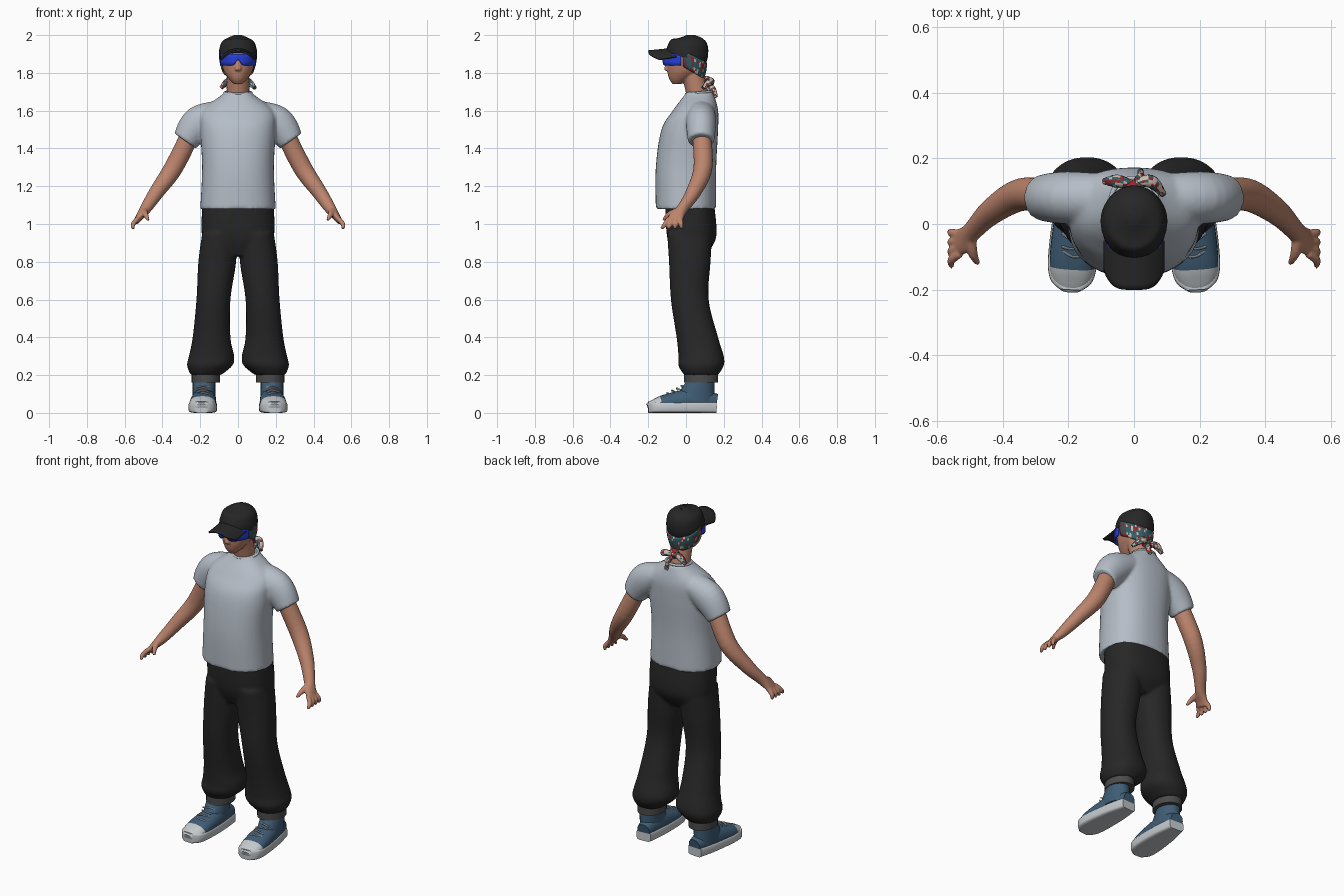
import bpy, bmesh, random
from math import sin, cos, pi, radians, exp, copysign
from mathutils import Vector

random.seed(4)
if "Cube" in bpy.data.objects:
    bpy.data.objects.remove(bpy.data.objects["Cube"])
X, Y, Z = Vector((1, 0, 0)), Vector((0, 1, 0)), Vector((0, 0, 1))
SIDES = ((1, "left"), (-1, "right"))


def material(name, *rgb):
    mat = bpy.data.materials.new(name)
    mat.use_nodes = True
    mat.diffuse_color = (*rgb, 1)
    mat.node_tree.nodes["Principled BSDF"].inputs["Base Color"].default_value = (*rgb, 1)
    return mat


shirt_grey = material("shirt grey", .46, .51, .57)
skin = material("skin", .5, .23, .15)
black = material("black cloth", .02, .02, .02)
cuff_grey = material("cuff grey", .07, .07, .07)
denim = material("shoe blue", .05, .11, .18)
rubber = material("rubber white", .55, .58, .6)
lens_blue = material("lens blue", .02, .05, .7)
teal = material("scarf teal", .03, .12, .14)
red = material("scarf red", .3, .02, .03)
cream = material("scarf cream", .6, .5, .4)
scarf_colours = [teal, red, cream]


def spline(rows, steps):
    """Smooth a list of (x, y, z, half width, half depth) rows."""
    points = [Vector(row) for row in rows]
    points = [points[0]] + points + [points[-1]]
    smooth = []
    for a, b, c, d in zip(points, points[1:], points[2:], points[3:]):
        for i in range(steps):
            t = i / steps
            smooth.append((b * 2 + (c - a) * t + (a * 2 - b * 5 + c * 4 - d) * t * t
                           + (b * 3 - a - c * 3 + d) * t ** 3) / 2)
    return smooth + [points[-1]]


def loft(bm, rows, up=None, power=2, sides=28, side=1, steps=6):
    """Skin a closed body over the rows; without up the sections lie level."""
    rows = spline([(side * row[0], *row[1:]) for row in rows], steps)
    rings = []
    for i, row in enumerate(rows):
        across, depth = X, Y
        if up:
            ahead, behind = rows[min(i + 1, len(rows) - 1)], rows[max(i - 1, 0)]
            along = Vector((ahead - behind)[:3]).normalized()
            depth = (up - along * up.dot(along)).normalized()
            across = depth.cross(along)
        ring = []
        for k in range(sides):
            angle = 2 * pi * k / sides
            c = copysign(abs(cos(angle)) ** (2 / power), cos(angle))
            s = copysign(abs(sin(angle)) ** (2 / power), sin(angle))
            ring.append(bm.verts.new(Vector(row[:3]) + across * (c * row[3]) + depth * (s * row[4])))
        rings.append(ring)
    for lower, upper in zip(rings, rings[1:]):
        for k in range(sides):
            j = (k + 1) % sides
            bm.faces.new((lower[k], lower[j], upper[j], upper[k]))
    bm.faces.new(rings[0])
    bm.faces.new(rings[-1])


def finish(name, bm, mats, rule=None, voxel=0, thick=0):
    """Turn the mesh into an object; voxel fuses overlapping bodies."""
    bmesh.ops.recalc_face_normals(bm, faces=bm.faces)
    if rule:
        for face in bm.faces:
            face.material_index = rule(face.calc_center_median())
    mesh = bpy.data.meshes.new(name)
    bm.to_mesh(mesh)
    bm.free()
    for mat in mats:
        mesh.materials.append(mat)
    mesh.shade_smooth()
    ob = bpy.data.objects.new(name, mesh)
    bpy.context.collection.objects.link(ob)
    if voxel:
        fuse = ob.modifiers.new("fuse", "REMESH")
        fuse.mode, fuse.voxel_size, fuse.use_smooth_shade = "VOXEL", voxel, True
        soften = ob.modifiers.new("soften", "SMOOTH")
        soften.factor, soften.iterations = .5, 4
    else:
        mesh.set_sharp_from_angle(angle=radians(45))
    if thick:
        shell = ob.modifiers.new("thickness", "SOLIDIFY")
        shell.thickness, shell.offset = thick, 0


def sheet(name, mats, func, across, along, rule=None):
    """Curved sheet: func maps u in -1..1 and v in 0..1 to a point."""
    bm = bmesh.new()
    grid = [[bm.verts.new(func(2 * i / across - 1, j / along)) for j in range(along + 1)]
            for i in range(across + 1)]
    for left, right in zip(grid, grid[1:]):
        for j in range(along):
            bm.faces.new((left[j], right[j], right[j + 1], left[j + 1]))
    finish(name, bm, mats, rule, thick=.009)


# Shirt: torso and two short sleeves fused, then a ribbed collar
bm = bmesh.new()
loft(bm, [(0, 0, 1.08, .2, .16), (0, 0, 1.3, .19, .16), (0, .02, 1.5, .2, .15),
          (0, .05, 1.6, .19, .12), (0, .07, 1.68, .09, .08), (0, .07, 1.7, .07, .07)], power=2.3, sides=40)
for side, label in SIDES:
    loft(bm, [(.05, .08, 1.61, .05, .07), (.2, .08, 1.54, .09, .08), (.28, .08, 1.44, .07, .07)], Y, side=side)
finish("shirt", bm, [shirt_grey], voxel=.009)
bpy.ops.mesh.primitive_torus_add(location=(0, .07, 1.695), rotation=(.1, 0, 0),
                                 major_radius=.07, minor_radius=.007)
collar = bpy.context.object
collar.name = "collar"
collar.data.materials.append(shirt_grey)
collar.data.shade_smooth()

# Trousers: hips and two baggy legs fused
bm = bmesh.new()
loft(bm, [(0, .02, 1.1, .19, .13), (0, .03, .93, .19, .13), (0, .02, .83, .14, .08)], power=2.4, sides=40)
for side, label in SIDES:
    loft(bm, [(.1, .02, .95, .09, .12), (.11, .02, .8, .1, .11), (.13, .02, .6, .09, .1),
              (.14, .06, .4, .1, .11), (.14, .08, .3, .12, .12), (.15, .08, .25, .12, .12),
              (.17, .08, .2, .08, .09)], power=2.2, sides=36, side=side)
finish("trousers", bm, [black], voxel=.009)

# Feet: turned-up cuff, high shoe with toe cap, sole and laces
foot = [(.16, .1, .04), (.05, .13, .06), (-.1, .1, .07), (-.17, .07, .06), (-.2, .05, .03)]
for side, label in SIDES:
    bm = bmesh.new()
    loft(bm, [(.17, .08, z, .075, .09) for z in (.16, .21)], side=side)
    finish(label + "_cuff", bm, [cuff_grey])

    bm = bmesh.new()
    loft(bm, [(.18 - y / 16, y, height / 2, width, height / 2) for y, height, width in foot], Z, 2.4, side=side)
    loft(bm, [(.18, .04, .06, .06, .11), (.18, .08, .18, .06, .07)], side=side)
    finish(label + "_shoe", bm, [denim, rubber], lambda centre: int(centre.y < -.135))

    bm = bmesh.new()
    loft(bm, [(.18 - y / 16, y, .03, width + .005, .03) for y, height, width in foot], Z, 5, side=side)
    finish(label + "_sole", bm, [rubber])

    bm = bmesh.new()
    for i in range(5):
        y, z, skew = i / 40 - .1, .107 + i / 80, .008 * (-1) ** i
        loft(bm, [(.185 + k * .035, y + k * k * .014 + k * skew, z - k * k / 100, .004, .004)
                  for k in (-1, 0, 1)], Z, sides=8, side=side)
    finish(label + "_laces", bm, [rubber])

# Arms with palm, four fingers and thumb fused
for side, label in SIDES:
    bm = bmesh.new()
    loft(bm, [(.24, .08, 1.5, .05, .05), (.34, .09, 1.3, .05, .05), (.43, .04, 1.17, .04, .04),
              (.49, -.02, 1.08, .03, .03), (.52, -.05, 1.04, .02, .04), (.54, -.06, 1.01, .015, .04)], Y, side=side)
    for k in range(4):
        base, tip = k / 50 - .09, k / 28 - .13
        loft(bm, [(.53, base, 1.03, .013, .013), (.555, (base + tip) / 2, 1, .013, .013),
                  (.555, tip, .975, .008, .008)], Y, sides=12, side=side)
    loft(bm, [(.5, -.04, 1.07, .02, .02), (.49, -.09, 1.05, .015, .015), (.475, -.12, 1.02, .008, .008)],
         Z, sides=12, side=side)
    finish(label + "_arm", bm, [skin], voxel=.005)

# Head with neck and nose fused
bm = bmesh.new()
loft(bm, [(0, .07, 1.65, .06, .06), (0, .03, 1.82, .06, .06)])
loft(bm, [(0, -.05, 1.74, .02, .02), (0, -.03, 1.77, .05, .06), (0, 0, 1.82, .08, .1),
          (0, 0, 1.9, .09, .1), (0, 0, 1.97, .06, .07)])
loft(bm, [(0, -.09, 1.87, .01, .01), (0, -.1, 1.82, .018, .016), (0, -.09, 1.81, .01, .01)], sides=14)
finish("head", bm, [skin], voxel=.005)


# Wrap-around glasses with a nose notch
def lens(u, v):
    angle = u * radians(77)
    low = 1.84 + .03 * exp(-(angle * 6) ** 2)
    return .092 * sin(angle), -.12 * cos(angle), low + (1.9 - low) * v


sheet("glasses", [lens_blue], lens, 40, 3)

# Cap: crown, button and curved brim
bm = bmesh.new()
loft(bm, [(0, 0, 1.88, .1, .11), (0, .01, 1.92, .1, .11), (0, .02, 1.97, .08, .09), (0, .02, 2, .02, .02)], Y)
finish("cap_crown", bm, [black])
bm = bmesh.new()
loft(bm, [(0, .04, z, .01, .01) for z in (1.97, 2)])
finish("cap_button", bm, [black])


def brim(u, v):
    reach = .15 - .06 * u ** 4
    return .09 * u, -.05 - reach * v, 1.93 - .045 * u * u - .015 * v


sheet("cap_brim", [black], brim, 24, 8)


# Patterned scarf: band round the back of the head, knot and loose ends
def patch(*weights):
    return lambda centre: random.choices(range(3), weights)[0]


def band(u, v):
    angle = u * radians(106)
    radius = .097 - .016 * (1 - v) ** 2
    return radius * sin(angle), .01 + radius * cos(angle), 1.82 - .05 * cos(angle) + .085 * v


sheet("scarf_band", scarf_colours, band, 36, 6, patch(7, 2, 1))
bm = bmesh.new()
loft(bm, [(x, .11, 1.755, .025 - abs(x) / 2, .03 - abs(x) / 2) for x in (-.03, 0, .03)], Z, sides=14)
finish("scarf_knot", bm, scarf_colours, patch(2, 6, 1))
for side, label in SIDES:
    bm = bmesh.new()
    loft(bm, [(0, .12, 1.755, .01, .01), (.05, .13, 1.755, .02, .02),
              (.09, .11 - side / 50, 1.72, .01, .01)], Z, sides=14, side=side)
    finish("scarf_" + label + "_end", bm, scarf_colours, patch(3, 3, 4))
bm = bmesh.new()
loft(bm, [(0, .12, 1.75, .01, .01), (.02, .14, 1.71, .01, .02), (.02, .16, 1.67, .01, .01)], Y, sides=14)
finish("scarf_tail", bm, scarf_colours, patch(3, 4, 3))
